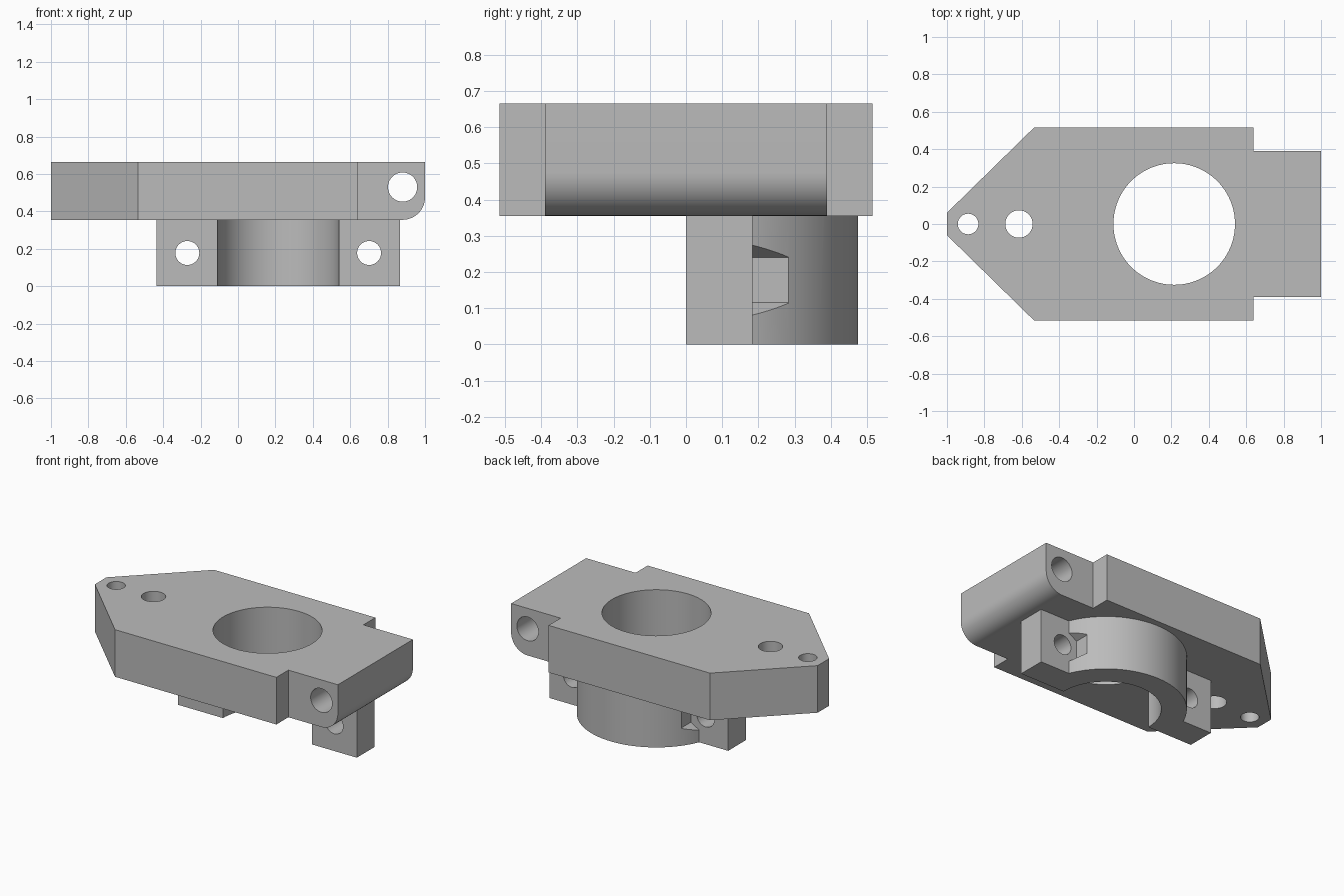
import bpy
import bmesh
from math import sin, cos, pi, asin, sqrt
from mathutils import Vector

cube = bpy.data.objects.get("Cube")
if cube:
    bpy.data.objects.remove(cube, do_unlink=True)

BASE, TOP = 0.355, 0.665        # underside and top of the plate
CX = 0.215                      # bore axis
BORE, RING = 0.325, 0.475       # clamp radii
EAR = 0.183                     # ear thickness
EAR_HALF = 0.65                 # half the span over both ears

grey = bpy.data.materials.new("plain_grey")
grey.use_nodes = True
grey.diffuse_color = (0.5, 0.5, 0.5, 1)
grey.node_tree.nodes["Principled BSDF"].inputs["Base Color"].default_value = (0.5, 0.5, 0.5, 1)


def prism(name, outline, lo, hi, axis="Z", round_edge=None):
    """Extrude a closed 2D outline along Z (x, y) or along Y (x, z)."""
    def place(p, h):
        return Vector((p[0], p[1], h)) if axis == "Z" else Vector((p[0], h, p[1]))
    bm = bmesh.new()
    face = bm.faces.new([bm.verts.new(place(p, lo)) for p in outline])
    new = bmesh.ops.extrude_face_region(bm, geom=[face])["geom"]
    bmesh.ops.translate(bm, verts=[v for v in new if isinstance(v, bmesh.types.BMVert)],
                        vec=place((0, 0), hi - lo))
    bmesh.ops.recalc_face_normals(bm, faces=bm.faces)
    if round_edge:
        radius, rule = round_edge
        edges = [e for e in bm.edges if all(rule(v.co) for v in e.verts)]
        bmesh.ops.bevel(bm, geom=edges, offset=radius, segments=14, profile=0.5, affect="EDGES")
    mesh = bpy.data.meshes.new(name)
    bm.to_mesh(mesh)
    bm.free()
    mesh.materials.append(grey)
    obj = bpy.data.objects.new(name, mesh)
    bpy.context.collection.objects.link(obj)
    return obj


def circle(x, y, r, n=64, turn=0.0):
    return [(x + r * cos(turn + 2 * pi * i / n), y + r * sin(turn + 2 * pi * i / n))
            for i in range(n)]


def combine(target, tool, operation):
    """Apply a boolean and discard the tool."""
    tool.hide_render = True
    mod = target.modifiers.new(operation, "BOOLEAN")
    mod.operation, mod.object, mod.solver = operation, tool, "EXACT"
    bpy.context.view_layer.objects.active = target
    bpy.ops.object.modifier_apply(modifier=mod.name)
    bpy.data.objects.remove(tool, do_unlink=True)


# Tapered plate with a narrower hinge lug, rounded along its lower outer edge
side = [(-1, -0.06), (-0.535, -0.515), (0.64, -0.515), (0.64, -0.39), (1, -0.39)]
outline = side + [(x, -y) for x, y in reversed(side)]
bracket = prism("clamp_bracket", outline, BASE, TOP,
                round_edge=(0.12, lambda c: c.x > 0.99 and c.z < BASE + 0.01))

# Half clamp: two ears joined by a half ring, sunk slightly into the plate
start = asin(EAR / RING)
arc = [start + (pi - 2 * start) * i / 48 for i in range(49)]
clamp_outline = ([(CX - EAR_HALF, 0), (CX + EAR_HALF, 0), (CX + EAR_HALF, EAR)]
                 + [(CX + RING * cos(a), RING * sin(a)) for a in arc]
                 + [(CX - EAR_HALF, EAR)])
clamp = prism("half_clamp", clamp_outline, 0, BASE + 0.04)

# Bolt holes through the ears, with hexagonal nut pockets cut into the ring
for s in (-1, 1):
    x, z = CX + s * 0.486, BASE / 2
    combine(clamp, prism("bolt_hole", circle(x, z, 0.064, 40), -0.1, EAR + 0.1, "Y"), "DIFFERENCE")
    combine(clamp, prism("nut_pocket", circle(x, z, 0.124, 6, pi / 2), EAR, 0.283, "Y"), "DIFFERENCE")

combine(bracket, clamp, "UNION")

# Main bore, two tip holes and the hinge pin hole
for x, r in ((CX, BORE), (-0.615, 0.073), (-0.887, 0.055)):
    combine(bracket, prism("bore", circle(x, 0, r, 96), -0.2, 0.9), "DIFFERENCE")
combine(bracket, prism("pin_hole", circle(0.88, 0.53, 0.078, 48), -0.7, 0.7, "Y"), "DIFFERENCE")

# Smooth the curved walls, keep the edges crisp
bpy.ops.object.select_all(action="DESELECT")
bracket.select_set(True)
bpy.context.view_layer.objects.active = bracket
bpy.ops.object.shade_smooth_by_angle(angle=pi / 6)
